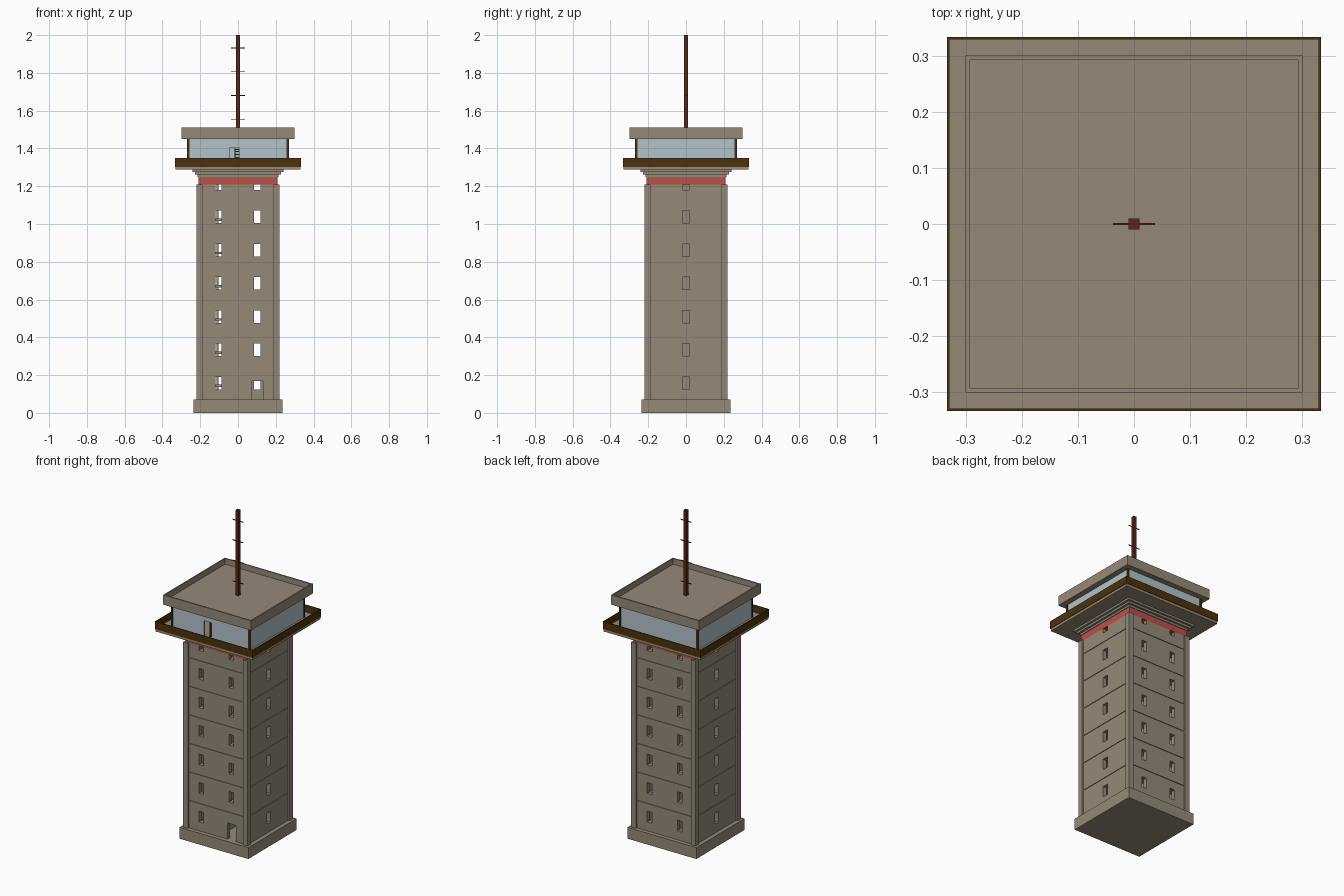
import bpy, bmesh

if "Cube" in bpy.data.objects:
    bpy.data.objects.remove(bpy.data.objects["Cube"])


def material(name, rgb):
    m = bpy.data.materials.new(name)
    m.diffuse_color = (*rgb, 1)
    m.use_nodes = True
    m.node_tree.nodes["Principled BSDF"].inputs["Base Color"].default_value = m.diffuse_color
    return m


STONE = material("stone", (0.30, 0.255, 0.19))
RED = material("red band", (0.50, 0.08, 0.07))
BROWN = material("dark brown", (0.07, 0.032, 0.004))
RUST = material("rust", (0.10, 0.018, 0.007))
GLASS = material("pale glass", (0.45, 0.55, 0.60))


def finish(name, bm, mat):
    bmesh.ops.recalc_face_normals(bm, faces=bm.faces)
    me = bpy.data.meshes.new(name)
    bm.to_mesh(me)
    bm.free()
    me.materials.append(mat)
    ob = bpy.data.objects.new(name, me)
    bpy.context.collection.objects.link(ob)
    return ob


def boxes(name, spans, mat):
    """One object made of boxes given as (x0, x1, y0, y1, z0, z1)."""
    bm = bmesh.new()
    for x0, x1, y0, y1, z0, z1 in spans:
        vs = bmesh.ops.create_cube(bm, size=1)["verts"]
        for v in vs:
            v.co.x = x1 if v.co.x > 0 else x0
            v.co.y = y1 if v.co.y > 0 else y0
            v.co.z = z1 if v.co.z > 0 else z0
    return finish(name, bm, mat)


def square_turn(name, profile, mat):
    """Sweep a closed (half width, z) profile around a square plan."""
    bm = bmesh.new()
    rings = [[bm.verts.new((sx * r, sy * r, z)) for sx, sy in
              ((-1, -1), (1, -1), (1, 1), (-1, 1))] for r, z in profile]
    for a, b in zip(rings, rings[1:] + rings[:1]):
        for i in range(4):
            j = (i + 1) % 4
            bm.faces.new((a[i], a[j], b[j], b[i]))
    return finish(name, bm, mat)


def slab(name, r, z0, z1, mat):
    return boxes(name, [(-r, r, -r, r, z0, z1)], mat)


def cut(target, cutter):
    mod = target.modifiers.new("openings", "BOOLEAN")
    mod.operation = "DIFFERENCE"
    mod.solver = "EXACT"
    mod.object = cutter
    dg = bpy.context.evaluated_depsgraph_get()
    me = bpy.data.meshes.new_from_object(target.evaluated_get(dg))
    target.modifiers.clear()
    target.data = me
    bpy.data.objects.remove(cutter)


STEP = 0.176                                     # storey height
FLOORS = [0.065 + STEP * i for i in range(1, 7)]
WINDOWS = [0.125 + STEP * i for i in range(7)]   # sill heights

# Plinth
slab("plinth", 0.235, 0, 0.07, STONE)

# Hollow shaft with a thin groove at each storey
profile = [(0.21, 0.07)]
for z in FLOORS:
    profile += [(0.21, z - 0.003), (0.206, z - 0.003),
                (0.206, z + 0.003), (0.21, z + 0.003)]
profile += [(0.21, 1.21), (0.185, 1.21), (0.185, 0.07)]
shaft = square_turn("shaft", profile, STONE)

# Window and entrance openings
openings = [(0.075, 0.132, -0.3, -0.15, 0.06, 0.17)]
for i, z in enumerate(WINDOWS):
    top = z + 0.066
    for s in (-1, 1):
        ylo, yhi = sorted((s * 0.15, s * 0.3))
        openings.append((-0.12, -0.088, ylo, yhi, z, top))
        if not (i == 0 and s == -1):             # entrance replaces this window
            openings.append((0.086, 0.118, ylo, yhi, z, top))
        openings.append((ylo, yhi, -0.018, 0.018, z, top))
cut(shaft, boxes("shaft_cutter", openings, STONE))

# Corner pillars
pillars = []
for sx in (-1, 1):
    for sy in (-1, 1):
        pillars.append((*sorted((sx * 0.188, sx * 0.22)),
                        *sorted((sy * 0.188, sy * 0.22)), 0.07, 1.21))
boxes("corner_pillars", pillars, STONE)

# Interior: dividing wall, storey floors, stair landings and newel
boxes("dividing_wall", [(-0.015, 0.015, -0.185, 0.185, 0.07, 1.21)], STONE)
boxes("storey_floors", [(-0.185, 0.185, -0.185, 0.185, z - 0.006, z + 0.006)
                        for z in FLOORS], STONE)
boxes("stair_landings", [(-0.185, -0.015, -0.06, 0.06, z + 0.012, z + 0.024)
                         for z in WINDOWS[:6]], STONE)
boxes("stair_newel", [(-0.113, -0.104, -0.02, 0.02, 0.07, 1.21)], STONE)

# Red band and stepped corbel
slab("red_band", 0.21, 1.21, 1.25, RED)
for i, r in enumerate((0.214, 0.227, 0.24)):
    slab(f"corbel_step_{i + 1}", r, 1.25 + 0.0125 * i, 1.2625 + 0.0125 * i, STONE)

# Balcony floor and thin parapet
slab("balcony_floor", 0.33, 1.2875, 1.306, STONE)
square_turn("balcony_parapet", [(0.333, 1.303), (0.333, 1.35),
                                (0.3285, 1.35), (0.3285, 1.303)], BROWN)

# Glazed cabin with a door opening at the front
cabin = square_turn("cabin_glass", [(0.265, 1.306), (0.265, 1.45),
                                    (0.258, 1.45), (0.258, 1.306)], GLASS)
cut(cabin, boxes("door_cutter", [(-0.045, 0.005, -0.3, -0.2, 1.30, 1.405)], GLASS))
posts = []
for sx in (-1, 1):
    for sy in (-1, 1):
        posts.append((*sorted((sx * 0.257, sx * 0.269)),
                      *sorted((sy * 0.257, sy * 0.269)), 1.306, 1.45))
boxes("cabin_posts", posts, BROWN)

# Steps inside the cabin
boxes("cabin_steps", [(-0.014, 0.008, -0.25, -0.15, z, z + 0.006)
                      for z in (1.32, 1.335, 1.35, 1.365, 1.38, 1.392)]
      + [(-0.018, -0.014, -0.25, -0.12, 1.306, 1.4)], BROWN)

# Roof slab with a raised rim
slab("roof_slab", 0.294, 1.45, 1.475, STONE)
square_turn("roof_rim", [(0.30, 1.45), (0.30, 1.51),
                         (0.292, 1.51), (0.292, 1.45)], STONE)

# Mast and cross bars
boxes("mast", [(-0.01, 0.01, -0.01, 0.01, 1.47, 2.0)], RUST)
boxes("mast_cross_bars", [(-0.037, 0.037, -0.002, 0.002, z - 0.002, z + 0.002)
                          for z in (1.552, 1.68, 1.806, 1.932)], RUST)
